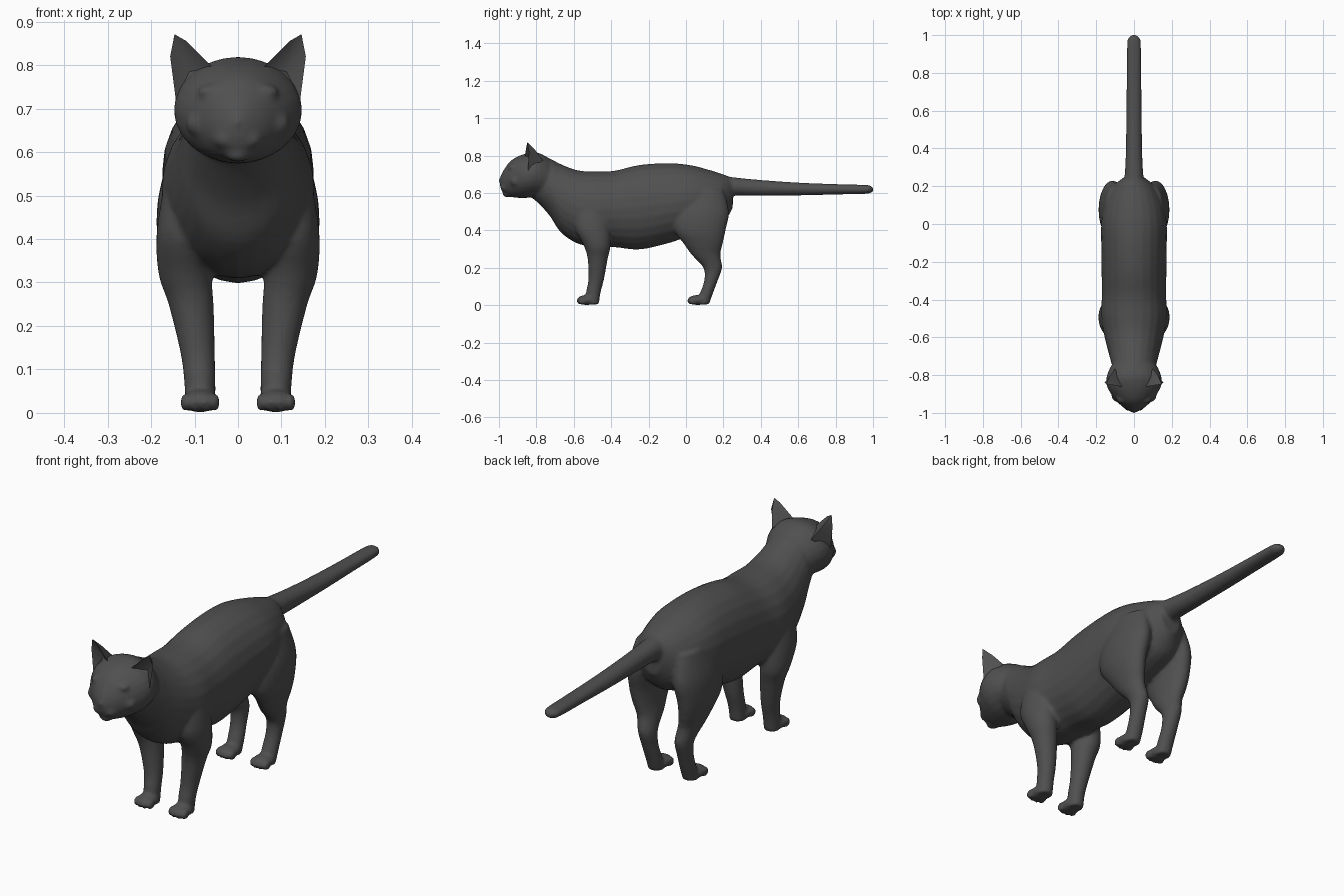
import bpy, bmesh, math
from mathutils import Matrix, Vector

cube = bpy.data.objects.get("Cube")
if cube:
    bpy.data.objects.remove(cube)

fur = bpy.data.materials.new("dark grey fur")
fur.use_nodes = True
FUR_COLOUR = (0.08, 0.08, 0.08, 1)
fur.diffuse_color = FUR_COLOUR
fur.node_tree.nodes["Principled BSDF"].inputs["Base Color"].default_value = FUR_COLOUR


def smooth_path(stations, steps=4):
    """Catmull-Rom interpolation of station tuples."""
    pts = [Vector(s) for s in stations]
    pts = [pts[0]] + pts + [pts[-1]]
    out = []
    for a, b, c, d in zip(pts, pts[1:], pts[2:], pts[3:]):
        for i in range(steps):
            t = i / steps
            out.append(b + (c - a) * t / 2 + (a * 2 - b * 5 + c * 4 - d) * t * t / 2
                       + (b * 3 - a - c * 3 + d) * t ** 3 / 2)
    return out + [pts[-1]]


def loft(bm, rings):
    """Skin closed rings of points and cap both ends."""
    loops = [[bm.verts.new(p) for p in ring] for ring in rings]
    for lo, hi in zip(loops, loops[1:]):
        for i in range(len(lo)):
            j = (i + 1) % len(lo)
            bm.faces.new((lo[i], lo[j], hi[j], hi[i]))
    bm.faces.new(loops[0][::-1])
    bm.faces.new(loops[-1])


def circle(sides=24):
    return [(math.cos(math.tau * i / sides), math.sin(math.tau * i / sides)) for i in range(sides)]


def long_loft(bm, stations):
    """Stations along y: (y, top, bottom, half width)."""
    loft(bm, [[(c * w, y, (top + low) / 2 + s * (top - low) / 2) for c, s in circle()]
              for y, top, low, w in smooth_path(stations)])


def leg_loft(bm, side, stations):
    """Stations up z: (z, x, y, radius x, radius y)."""
    rows = [(Vector(s[:4]), s[4]) for s in stations]
    paths = zip(smooth_path([r[0] for r in rows]), smooth_path([(r[1], 0) for r in rows]))
    rings = []
    for (z, x, y, rx), ry in paths:
        rings.append([(side * (x + c * rx), y + s * ry[0], z) for c, s in circle()])
    loft(bm, rings)


def blob(bm, centre, radii):
    matrix = Matrix.Translation(centre) @ Matrix.Diagonal((*radii, 1))
    bmesh.ops.create_uvsphere(bm, u_segments=20, v_segments=12, radius=1, matrix=matrix)


def finish(name, bm):
    bmesh.ops.recalc_face_normals(bm, faces=bm.faces)
    mesh = bpy.data.meshes.new(name)
    bm.to_mesh(mesh)
    bm.free()
    mesh.materials.append(fur)
    mesh.shade_smooth()
    obj = bpy.data.objects.new(name, mesh)
    bpy.context.collection.objects.link(obj)
    return obj


bm = bmesh.new()

# Torso and neck
long_loft(bm, [(-.86, .76, .60, .07), (-.80, .80, .555, .10), (-.73, .785, .48, .122),
               (-.67, .755, .39, .138), (-.58, .722, .33, .16), (-.48, .715, .31, .176),
               (-.38, .72, .31, .17), (-.25, .75, .298, .172), (-.1, .76, .33, .174),
               (.02, .75, .37, .172), (.12, .725, .40, .15), (.2, .70, .44, .11),
               (.25, .68, .52, .05)])

# Head
long_loft(bm, [(-.995, .68, .64, .016), (-.985, .705, .61, .035), (-.967, .735, .592, .062),
               (-.94, .77, .58, .09), (-.90, .795, .574, .122), (-.85, .813, .574, .146),
               (-.80, .818, .58, .143), (-.74, .79, .58, .115), (-.7, .74, .6, .08)])

# Nose, chin
blob(bm, (0, -.983, .667), (.017, .018, .016))
blob(bm, (0, -.955, .594), (.03, .026, .017))

# Front legs, hind legs, paws and face pairs
for side in (1, -1):
    leg_loft(bm, side, [(.55, .115, -.5, .05, .08), (.42, .125, -.5, .062, .095),
                        (.32, .122, -.475, .061, .072), (.25, .108, -.472, .052, .054),
                        (.14, .093, -.48, .04, .042), (.07, .088, -.495, .036, .039),
                        (.005, .087, -.5, .034, .034)])
    leg_loft(bm, side, [(.62, .10, .09, .05, .11), (.5, .113, .08, .07, .15),
                        (.4, .122, .075, .064, .137), (.33, .117, .092, .054, .105),
                        (.27, .105, .107, .046, .077), (.2, .093, .143, .038, .05),
                        (.13, .09, .133, .035, .036), (.06, .087, .108, .036, .035),
                        (.005, .087, .09, .034, .034)])
    for paw_y in (-.53, .062):
        blob(bm, (side * .087, paw_y, .028), (.044, .054, .027))
        for toe in (-.033, -.012, .012, .033):
            blob(bm, (side * .087 + toe, paw_y - .036 + abs(toe) / 3, .024), (.013, .024, .021))
    blob(bm, (side * .026, -.964, .63), (.031, .026, .023))
    blob(bm, (side * .058, -.925, .738), (.036, .026, .018))
    blob(bm, (side * .064, -.92, .708), (.026, .02, .011))
    blob(bm, (side * .075, -.91, .665), (.045, .035, .035))

# Tail
long_loft(bm, [(.17, .70, .56, .06), (.25, .685, .585, .05), (.4, .67, .585, .043),
               (.6, .656, .587, .041), (.8, .648, .592, .039), (.95, .644, .595, .037),
               (.985, .64, .6, .03), (1.0, .63, .608, .014)])

# Fuse into one skin
body = finish("cat_body", bm)
fuse = body.modifiers.new("fuse", "REMESH")
fuse.mode = "VOXEL"
fuse.voxel_size = 0.008
fuse.use_smooth_shade = True
relax = body.modifiers.new("relax", "SMOOTH")
relax.factor = 0.5
relax.iterations = 5

# Ears: hollow-fronted cones, mirrored
bm = bmesh.new()
points = dict(inner=(.058, -.862, .795), ridge=(.12, -.852, .856), tip=(.146, -.848, .871),
              edge=(.156, -.84, .82), outer=(.143, -.845, .72), dent=(.112, -.815, .785),
              back=(.10, -.765, .775), spine=(.128, -.805, .828))
v = {key: bm.verts.new(p) for key, p in points.items()}
for names in ("inner ridge dent", "ridge tip dent", "tip edge dent", "edge outer dent",
              "outer inner dent", "ridge inner spine", "tip ridge spine", "edge tip spine",
              "outer edge spine", "inner back spine", "back outer spine", "inner outer back"):
    bm.faces.new([v[n] for n in names.split()])
ears = finish("ears", bm)
ears.modifiers.new("mirror", "MIRROR")
bpy.context.view_layer.objects.active = ears
ears.select_set(True)
bpy.ops.object.shade_smooth_by_angle(angle=math.radians(50))
